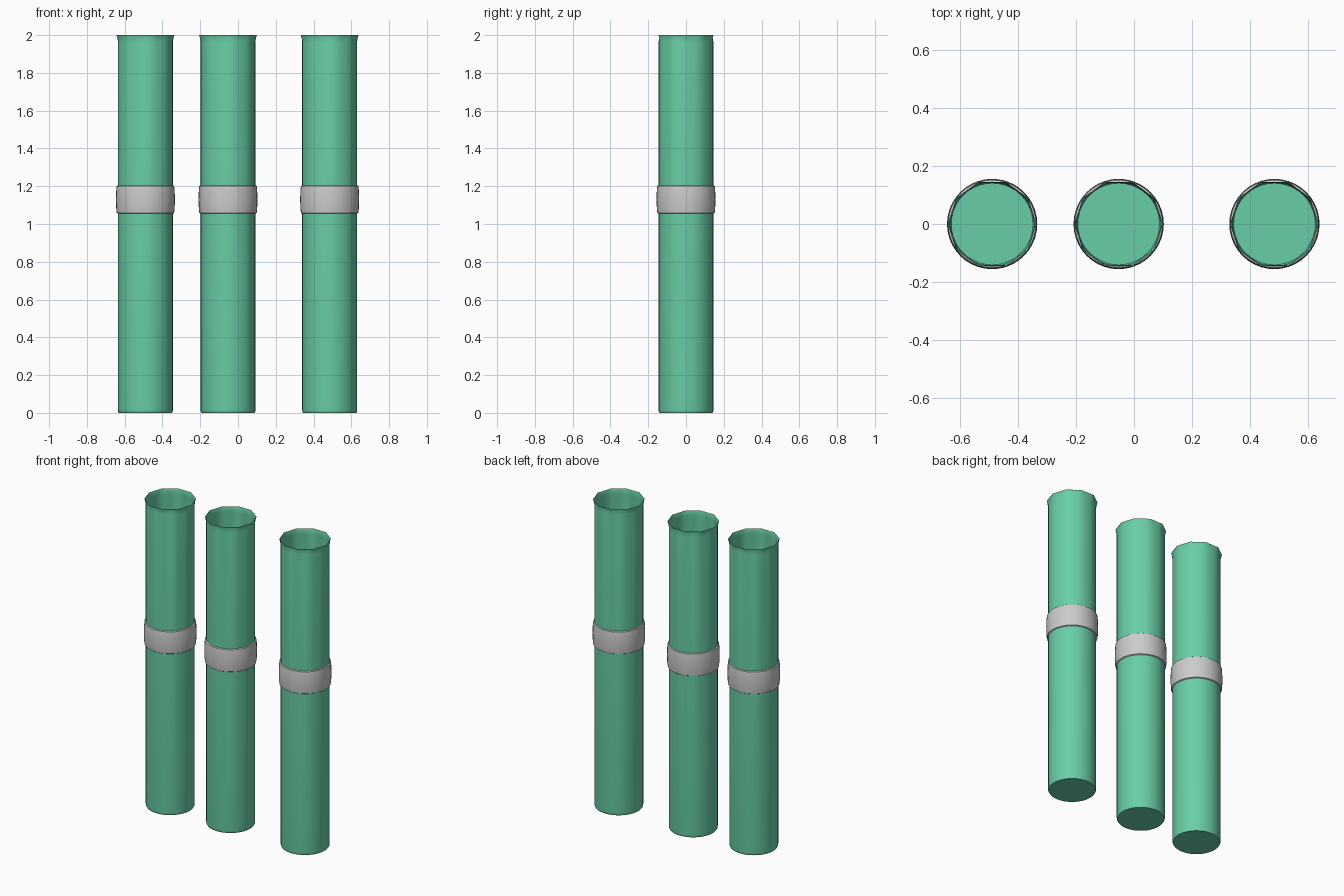
import bpy, bmesh, math

if "Cube" in bpy.data.objects:
    bpy.data.objects.remove(bpy.data.objects["Cube"])

SEGS = 40
CENTERS = (-0.49, -0.053, 0.485)

green = bpy.data.materials.new("green")
green.diffuse_color = (0.14, 0.62, 0.38, 1)
green.use_nodes = True
green.node_tree.nodes["Principled BSDF"].inputs["Base Color"].default_value = green.diffuse_color


def circle_radius(r):
    return lambda a: r


def decagon_radius(r):
    # Distance to the edge of a ten-sided polygon with a corner on +x
    step = math.radians(36)
    return lambda a: r * math.cos(step / 2) / math.cos((a + 1e-9) % step - step / 2)


def lathe(name, x, rings, cap_bottom=False, material=None):
    """Skin a stack of rings, each (radius function, z)."""
    bm = bmesh.new()
    loops = []
    for radius, z in rings:
        loop = []
        for i in range(SEGS):
            a = 2 * math.pi * i / SEGS
            r = radius(a)
            loop.append(bm.verts.new((r * math.cos(a), r * math.sin(a), z)))
        loops.append(loop)
    for low, high in zip(loops, loops[1:]):
        for i in range(SEGS):
            j = (i + 1) % SEGS
            bm.faces.new((low[i], low[j], high[j], high[i]))
    if cap_bottom:
        bm.faces.new(loops[0][::-1])
    mesh = bpy.data.meshes.new(name)
    bm.to_mesh(mesh)
    bm.free()
    obj = bpy.data.objects.new(name, mesh)
    obj.location.x = x
    bpy.context.collection.objects.link(obj)
    if material:
        mesh.materials.append(material)
    bpy.ops.object.select_all(action='DESELECT')
    bpy.context.view_layer.objects.active = obj
    obj.select_set(True)
    bpy.ops.object.shade_smooth_by_angle(angle=math.radians(40))
    return obj


# Open tube: closed rounded foot, ten-sided flared mouth
tube_rings = [(circle_radius(r), z) for r, z in
              ((0.141, 0), (0.144, 0.005), (0.145, 0.015), (0.145, 1.965))]
tube_rings += [(decagon_radius(0.1485), 1.985), (decagon_radius(0.153), 2.0)]

# Slightly bulging collar
band_rings = [(circle_radius(r), z) for r, z in
              ((0.146, 1.055), (0.152, 1.059), (0.1545, 1.08), (0.156, 1.13),
               (0.1545, 1.18), (0.152, 1.201), (0.146, 1.205))]

for n, x in enumerate(CENTERS, 1):
    lathe(f"tube_{n}", x, tube_rings, True, green)
    lathe(f"band_{n}", x, band_rings)
